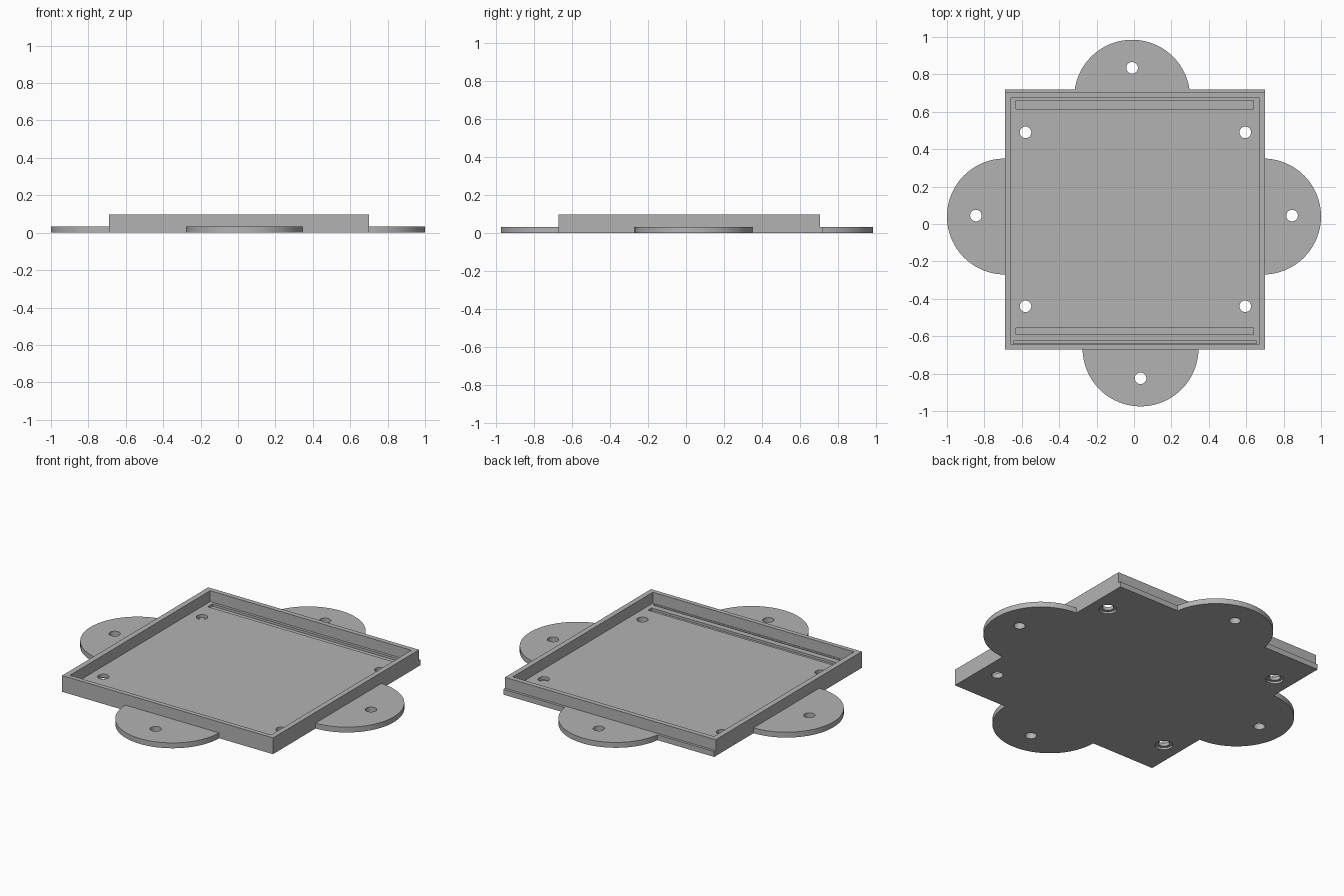
import bpy, bmesh, math

cube = bpy.data.objects.get("Cube")
if cube:
    bpy.data.objects.remove(cube, do_unlink=True)

grey = bpy.data.materials.new("plain grey")
grey.use_nodes = True
colour = (0.45, 0.45, 0.45, 1)
grey.diffuse_color = colour
grey.node_tree.nodes["Principled BSDF"].inputs["Base Color"].default_value = colour

LEFT, RIGHT, FRONT, BACK = -0.69, 0.70, -0.67, 0.72
PLATE, TOP = 0.032, 0.097
TAB_R, HOLE_R = 0.31, 0.031


def finish(name, bm):
    bmesh.ops.recalc_face_normals(bm, faces=bm.faces)
    mesh = bpy.data.meshes.new(name)
    bm.to_mesh(mesh)
    bm.free()
    ob = bpy.data.objects.new(name, mesh)
    bpy.context.collection.objects.link(ob)
    mesh.materials.append(grey)
    return ob


def prism(name, outline, z0, z1):
    """Extrude a flat outline from z0 to z1."""
    bm = bmesh.new()
    face = bm.faces.new([bm.verts.new((x, y, z0)) for x, y in outline])
    moved = bmesh.ops.extrude_face_region(bm, geom=[face])["geom"]
    verts = [v for v in moved if isinstance(v, bmesh.types.BMVert)]
    bmesh.ops.translate(bm, verts=verts, vec=(0, 0, z1 - z0))
    return finish(name, bm)


def rect(x0, x1, y0, y1):
    return [(x0, y0), (x1, y0), (x1, y1), (x0, y1)]


def arc(cx, cy, r, start, end, steps):
    turns = [start + (end - start) * i / steps for i in range(steps + 1)]
    return [(cx + r * math.cos(t), cy + r * math.sin(t)) for t in turns]


def circle(x, y, r):
    return arc(x, y, r, 0, 2 * math.pi, 32)[:-1]


def cut(target, outline, z0, z1):
    cutter = prism("cutter", outline, z0, z1)
    cutter.hide_render = True
    bpy.context.view_layer.objects.active = target
    mod = target.modifiers.new("cut", "BOOLEAN")
    mod.operation, mod.solver, mod.object = "DIFFERENCE", "EXACT", cutter
    bpy.ops.object.modifier_apply(modifier=mod.name)
    bpy.data.objects.remove(cutter, do_unlink=True)


# Base plate outline: four corners with a rounded tab on each side
# Each tab: centre, facing direction in quarter turns, edge offset, next corner
tabs = [
    (RIGHT - 0.01, 0.04, 0, 0.01, (RIGHT, BACK)),
    (-0.01, BACK - 0.045, 1, 0.045, (LEFT, BACK)),
    (LEFT, 0.04, 2, 0, (LEFT, FRONT)),
    (0.035, FRONT + 0.005, 3, 0.005, (RIGHT, FRONT)),
]
outline = []
for cx, cy, quarter, offset, corner in tabs:
    facing = quarter * math.pi / 2
    half = math.acos(offset / TAB_R)
    outline += arc(cx, cy, TAB_R, facing - half, facing + half, 48)
    outline.append(corner)
plate = prism("base_plate", outline, 0, PLATE)

# Mounting holes in the tabs
for x, y in [(0.845, 0.045), (-0.01, 0.835), (-0.845, 0.045), (0.035, -0.825)]:
    cut(plate, circle(x, y, HOLE_R), -0.1, 0.1)

# Corner holes, three of them recessed underneath
for x in (-0.58, 0.595):
    for y in (-0.44, 0.49):
        cut(plate, circle(x, y, HOLE_R), -0.1, 0.1)
        if x < 0 or y > 0:
            cut(plate, circle(x, y, 0.048), -0.1, 0.012)

# Shallow grooves in the floor along the back and front walls
for x0, x1, y0, y1 in [(-0.63, 0.64, 0.615, 0.66),
                       (-0.63, 0.64, -0.59, -0.555),
                       (-0.645, 0.655, -0.64, -0.625)]:
    cut(plate, rect(x0, x1, y0, y1), PLATE - 0.014, 0.1)

# Raised rim, set in from the back edge of the plate
rim = prism("tray_rim", rect(LEFT, RIGHT, FRONT, BACK - 0.015), PLATE, TOP)
cut(rim, rect(LEFT + 0.033, RIGHT - 0.031, FRONT + 0.027, BACK - 0.044), 0, 0.2)

bpy.ops.object.select_all(action="DESELECT")
for ob in (plate, rim):
    ob.select_set(True)
bpy.context.view_layer.objects.active = plate
bpy.ops.object.shade_smooth_by_angle(angle=math.radians(30))
